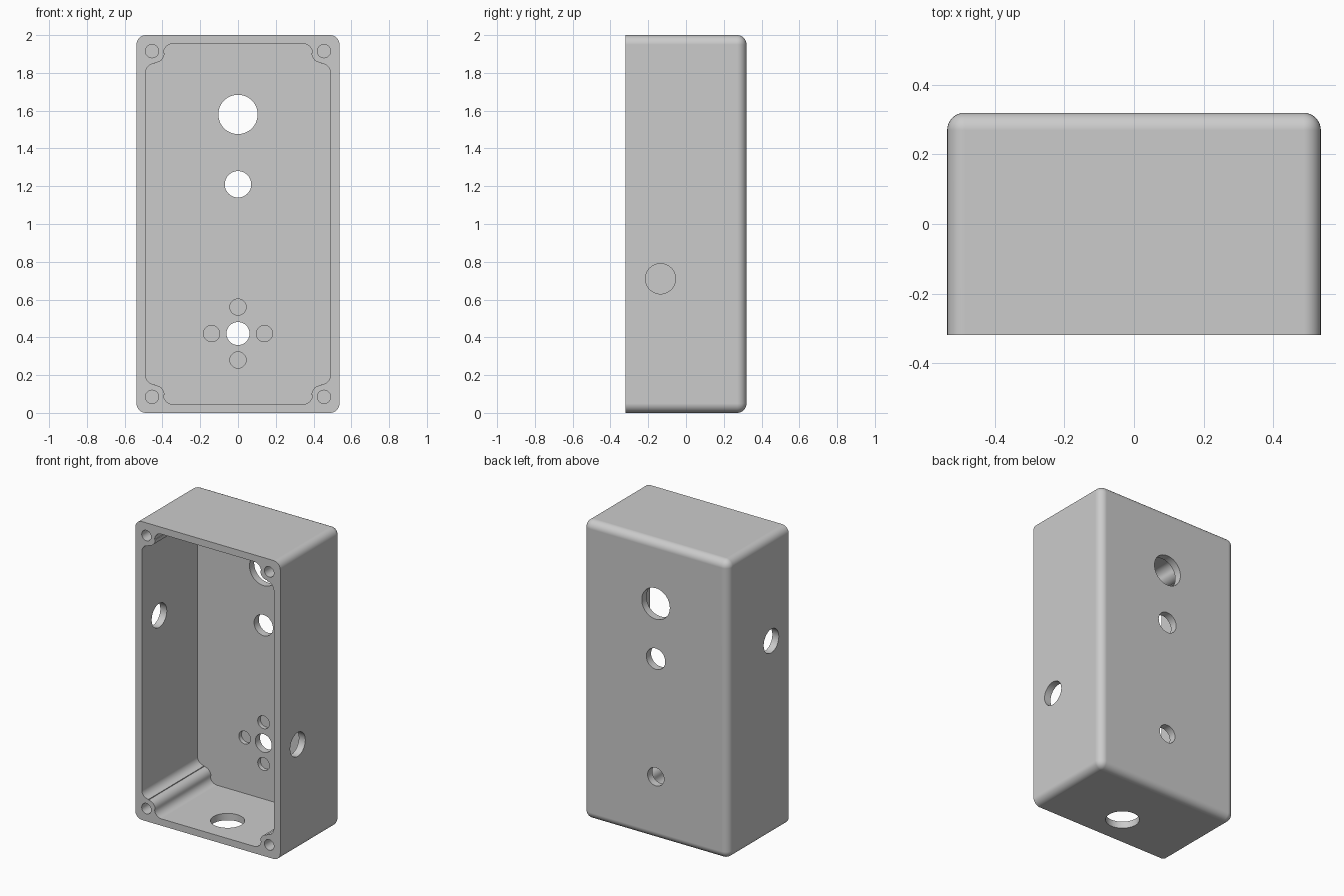
import bpy, bmesh, math
from mathutils import Matrix, Vector

cube = bpy.data.objects.get("Cube")
if cube:
    bpy.data.objects.remove(cube, do_unlink=True)

W, D, H = 1.075, 0.64, 2.0      # outer size
WALL, R = 0.05, 0.05            # wall thickness and fillet radius
FRONT, BACK = -D / 2, D / 2

grey = bpy.data.materials.new("light grey")
grey.use_nodes = True
grey.diffuse_color = (0.6, 0.6, 0.6, 1)
grey.node_tree.nodes["Principled BSDF"].inputs["Base Color"].default_value = (0.6, 0.6, 0.6, 1)


def make_object(name, bm):
    bmesh.ops.recalc_face_normals(bm, faces=bm.faces)
    mesh = bpy.data.meshes.new(name)
    bm.to_mesh(mesh)
    bm.free()
    mesh.materials.append(grey)
    ob = bpy.data.objects.new(name, mesh)
    bpy.context.collection.objects.link(ob)
    return ob


def cut(target, cutter):
    """Subtract the cutter, then remove it."""
    cutter.hide_render = True
    mod = target.modifiers.new("cut", 'BOOLEAN')
    mod.operation, mod.solver, mod.object = 'DIFFERENCE', 'EXACT', cutter
    bpy.context.view_layer.objects.active = target
    bpy.ops.object.modifier_apply(modifier=mod.name)
    bpy.data.objects.remove(cutter, do_unlink=True)


def drill(target, start, end, radius):
    """Cut a round hole between two points."""
    a, b = Vector(start), Vector(end)
    turn = (b - a).to_track_quat('Z', 'Y').to_matrix().to_4x4()
    bm = bmesh.new()
    bmesh.ops.create_cone(bm, cap_ends=True, segments=48, radius1=radius, radius2=radius,
                          depth=(b - a).length,
                          matrix=Matrix.Translation((a + b) / 2) @ turn)
    cut(target, make_object("hole_cutter", bm))


def arc(cx, cz, start, end, steps=8):
    angles = [math.radians(start + (end - start) * i / steps) for i in range(steps + 1)]
    return [(cx + R * math.cos(t), cz + R * math.sin(t)) for t in angles]


# Shell: block with every edge rounded except around the open front
bm = bmesh.new()
bmesh.ops.create_cube(bm, size=1, matrix=Matrix.Translation((0, 0, H / 2))
                      @ Matrix.Diagonal((W, D, H, 1)))
edges = [e for e in bm.edges if max(v.co.y for v in e.verts) > 0]
bmesh.ops.bevel(bm, geom=edges, offset=R, segments=8, profile=0.5, affect='EDGES')
box = make_object("enclosure_box", bm)

# Cavity: rectangle whose corners step in around the screw bosses
ix, iz = W / 2 - WALL + 0.002, H / 2 - 0.046
corner = (arc(ix - R, iz - 0.155, 0, 90)
          + arc(ix - R, iz - R, 270, 180)
          + arc(ix - 0.145, iz - R, 0, 90))
outline = []
for sx, sz in ((1, 1), (-1, 1), (-1, -1), (1, -1)):
    part = [(sx * x, sz * z) for x, z in corner]
    outline += part if sx * sz > 0 else part[::-1]
bm = bmesh.new()
verts = [bm.verts.new((x, FRONT - 0.1, z + H / 2)) for x, z in outline]
bmesh.ops.remove_doubles(bm, verts=verts, dist=0.0005)
face = bm.faces.new([v for v in verts if v.is_valid])
grown = bmesh.ops.extrude_face_region(bm, geom=[face])["geom"]
bmesh.ops.translate(bm, vec=(0, BACK - WALL - FRONT + 0.1, 0),
                    verts=[g for g in grown if isinstance(g, bmesh.types.BMVert)])
cut(box, make_object("cavity_cutter", bm))

# Through holes in the back wall
for z, r in ((1.58, 0.104), (1.21, 0.07), (0.42, 0.061)):
    drill(box, (0, 0.2, z), (0, 0.4, z), r)

# Blind recesses around the lowest hole, on the inside
for i in range(4):
    t = i * math.pi / 2
    x, z = 0.14 * math.cos(t), 0.42 + 0.14 * math.sin(t)
    drill(box, (x, 0.2, z), (x, BACK - 0.022, z), 0.043)

# Screw holes in the corner bosses
for x in (-0.455, 0.455):
    for z in (0.085, H - 0.085):
        drill(box, (x, FRONT - 0.1, z), (x, FRONT + 0.4, z), 0.035)

# Side holes and bottom hole
drill(box, (0.4, -0.135, 0.71), (0.65, -0.135, 0.71), 0.08)
drill(box, (-0.4, -0.135, 1.3), (-0.65, -0.135, 1.3), 0.08)
drill(box, (0, -0.11, 0.15), (0, -0.11, -0.1), 0.104)

# Smooth fillets with crisp edges
bpy.ops.object.select_all(action='DESELECT')
box.select_set(True)
bpy.context.view_layer.objects.active = box
bpy.ops.object.shade_smooth_by_angle(angle=math.radians(30))
weighted = box.modifiers.new("weighted_normals", 'WEIGHTED_NORMAL')
weighted.keep_sharp = True
